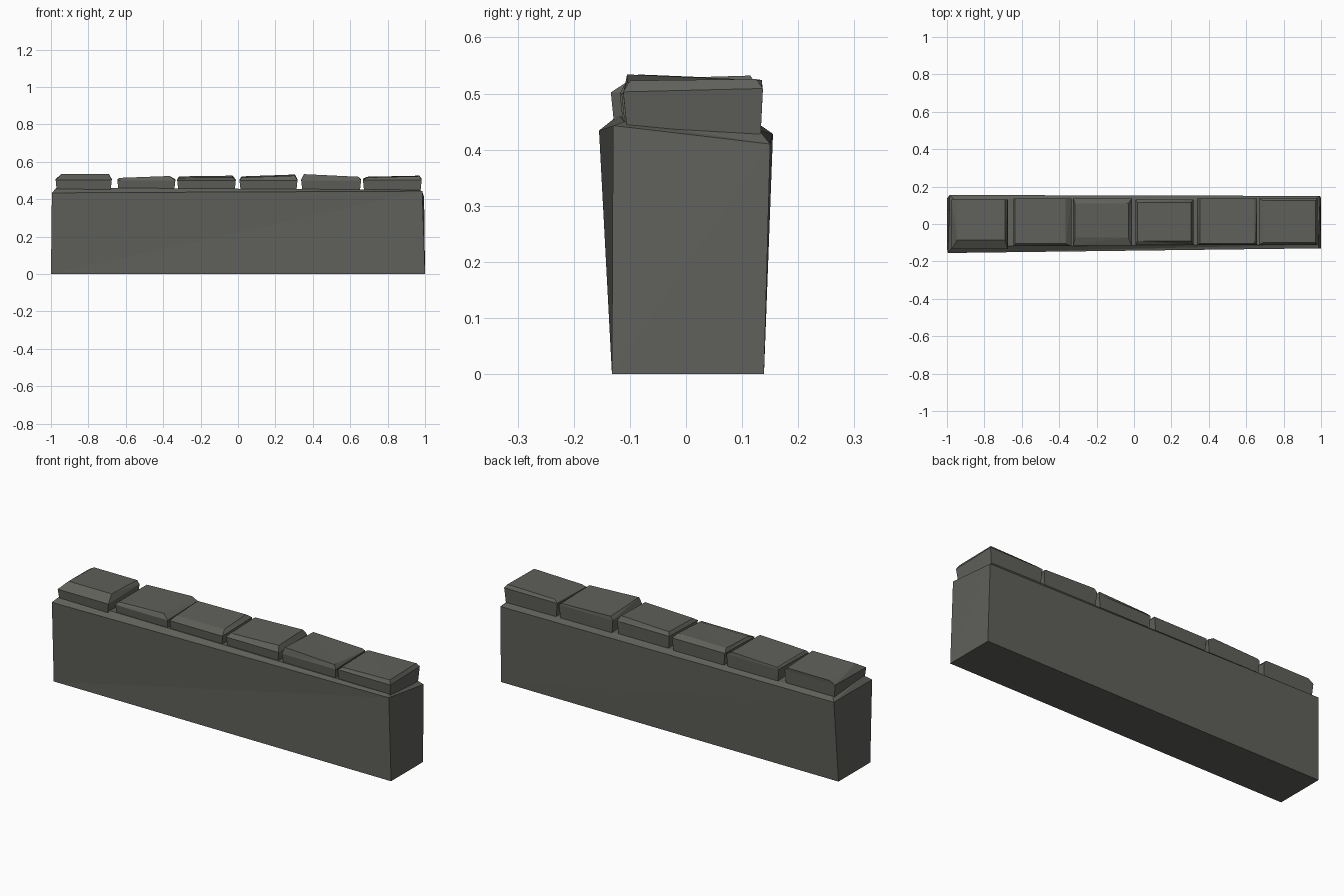
import bpy, bmesh

if "Cube" in bpy.data.objects:
    bpy.data.objects.remove(bpy.data.objects["Cube"])

stone = bpy.data.materials.new("dark_grey_stone")
stone.diffuse_color = (0.115, 0.115, 0.103, 1)
stone.use_nodes = True
stone.node_tree.nodes["Principled BSDF"].inputs["Base Color"].default_value = stone.diffuse_color


def stack(name, rings):
    """Closed flat-sided block from four-corner rings, listed bottom to top."""
    bm = bmesh.new()
    vs = [[bm.verts.new(p) for p in ring] for ring in rings]
    bm.faces.new(vs[0][::-1])
    bm.faces.new(vs[-1])
    for a, b in zip(vs, vs[1:]):
        for i in range(4):
            j = (i + 1) % 4
            bm.faces.new((a[i], a[j], b[j], b[i]))
    # triangulate so skewed quads stay as crisp facets
    bmesh.ops.triangulate(bm, faces=bm.faces[:])
    bmesh.ops.recalc_face_normals(bm, faces=bm.faces[:])
    me = bpy.data.meshes.new(name)
    bm.to_mesh(me)
    bm.free()
    me.materials.append(stone)
    ob = bpy.data.objects.new(name, me)
    bpy.context.collection.objects.link(ob)
    return ob


# Wall body: slightly flared block with a chamfered top
stack("wall_body", [
    [(-1, -.132, 0), (1, -.132, 0), (1, .139, 0), (-1, .137, 0)],
    [(-.995, -.155, .434), (.985, -.13, .443), (.995, .15, .41), (-.985, .155, .428)],
    [(-.97, -.12, .462), (.965, -.11, .45), (.965, .13, .435), (-.965, .135, .442)],
])

# Cap stones: (x0, x1, y0, y1), shoulder height, top rectangle,
# top corner heights (front-left, front-right, back-right, back-left)
caps = [
    ((-.975, -.675, -.134, .130), .502, (-.945, -.69, -.085, .132), (.534, .534, .525, .525)),
    ((-.645, -.335, -.118, .137), .500, (-.635, -.365, -.105, .135), (.514, .524, .524, .514)),
    ((-.325, -.012, -.115, .136), .500, (-.315, -.03, -.072, .11), (.514, .517, .526, .522)),
    ((.008, .318, -.112, .130), .500, (.02, .305, -.09, .115), (.516, .526, .532, .522)),
    ((.338, .658, -.112, .137), .500, (.352, .645, -.105, .135), (.534, .520, .514, .524)),
    ((.668, .982, -.112, .137), .503, (.69, .97, -.10, .125), (.516, .523, .526, .520)),
]


def rect(r, zs):
    x0, x1, y0, y1 = r
    return list(zip((x0, x1, x1, x0), (y0, y0, y1, y1), zs))


for i, (base, mid, top, heights) in enumerate(caps):
    x0, x1, y0, y1 = base
    foot = (x0 + .008, x1 - .008, y0 + .008, y1 - .004)
    stack(f"cap_stone_{i + 1}", [
        rect(foot, [.425] * 4),
        rect(base, (mid, mid, mid + .006, mid + .006)),
        rect(top, heights),
    ])
